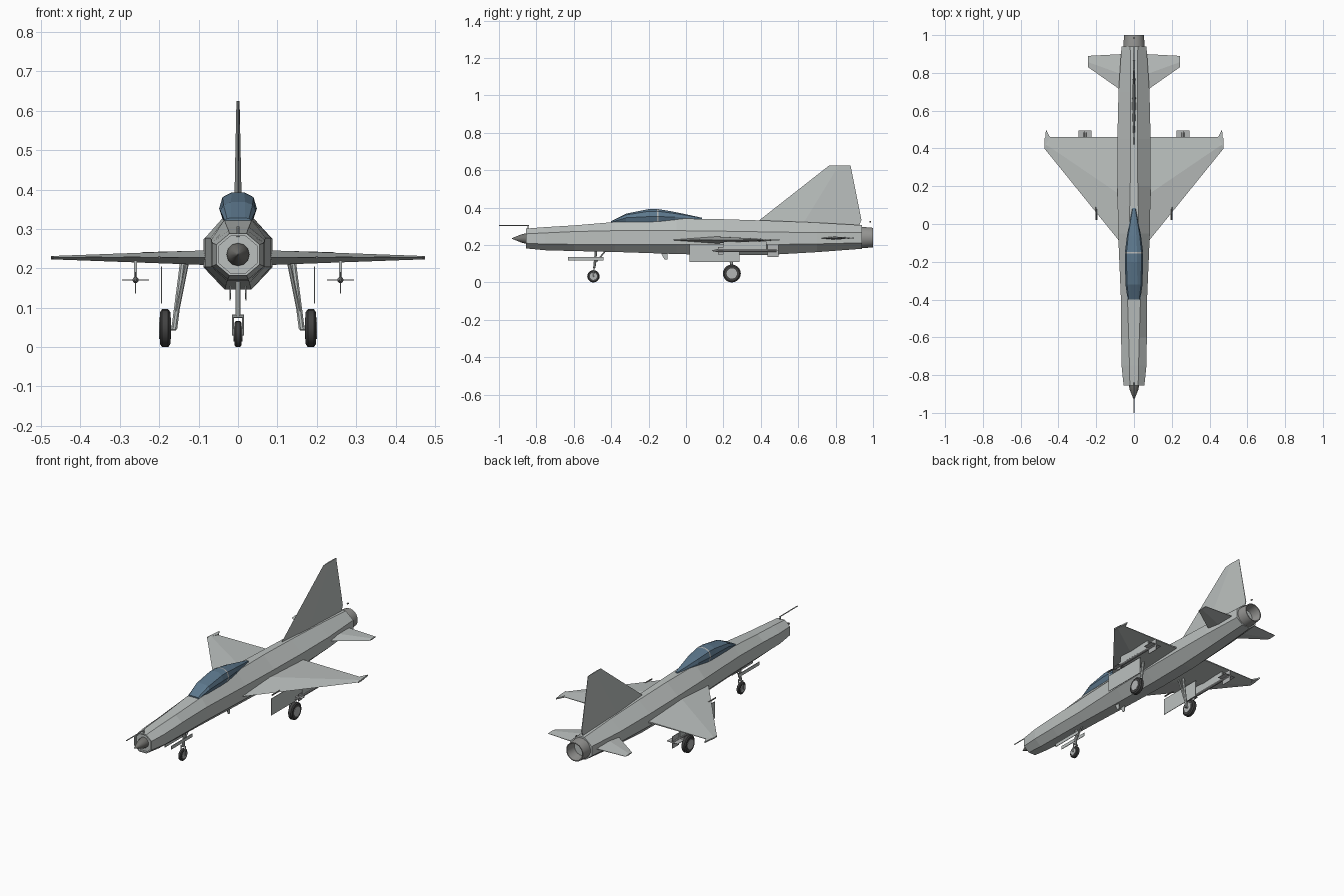
import bpy, bmesh, math
from mathutils import Vector

if "Cube" in bpy.data.objects:
    bpy.data.objects.remove(bpy.data.objects["Cube"], do_unlink=True)


def material(name, r, g, b):
    m = bpy.data.materials.new(name)
    m.use_nodes = True
    m.diffuse_color = (r, g, b, 1)
    bsdf = m.node_tree.nodes["Principled BSDF"]
    bsdf.inputs["Base Color"].default_value = (r, g, b, 1)
    bsdf.inputs["Roughness"].default_value = 0.6
    return m


GREY = material("airframe grey", 0.50, 0.53, 0.52)
DARK = material("dark metal", 0.17, 0.17, 0.16)
STEEL = material("nozzle grey", 0.30, 0.30, 0.29)
GLASS = material("canopy blue", 0.11, 0.19, 0.27)
TYRE = material("tyre black", 0.055, 0.055, 0.055)
HUB = material("hub grey", 0.45, 0.46, 0.46)


def loft(name, rings, mat, mirror=False, smooth=False):
    """Skin a row of equal point rings and close both ends."""
    bm = bmesh.new()
    rows = [[bm.verts.new(p) for p in ring] for ring in rings]
    n = len(rows[0])
    for a, b in zip(rows, rows[1:]):
        for i in range(n):
            j = (i + 1) % n
            bm.faces.new((a[i], a[j], b[j], b[i]))
    bm.faces.new(rows[0])
    bm.faces.new(rows[-1])
    bmesh.ops.recalc_face_normals(bm, faces=bm.faces)
    mesh = bpy.data.meshes.new(name)
    bm.to_mesh(mesh)
    bm.free()
    mesh.materials.append(mat)
    obj = bpy.data.objects.new(name, mesh)
    bpy.context.collection.objects.link(obj)
    if smooth:
        mesh.polygons.foreach_set("use_smooth", [True] * len(mesh.polygons))
        mesh.set_sharp_from_angle(angle=math.radians(35))
    if mirror:
        obj.modifiers.new("Mirror", 'MIRROR')
    return obj


def lathe(name, origin, axis, profile, mat, sides=16, **kw):
    """Round part: profile lists (distance along axis, radius)."""
    origin, axis = Vector(origin), Vector(axis).normalized()
    u = axis.orthogonal().normalized()
    v = axis.cross(u)
    turns = [math.tau * (i + 0.5) / sides for i in range(sides)]
    rings = [[origin + axis * d + (u * math.cos(t) + v * math.sin(t)) * r for t in turns]
             for d, r in profile]
    return loft(name, rings, mat, smooth=True, **kw)


def rod(name, a, b, r, mat=GREY, sides=8, **kw):
    a, b = Vector(a), Vector(b)
    return lathe(name, a, b - a, [(0, r), ((b - a).length, r)], mat, sides, **kw)


def box(name, lo, hi, mat=GREY, **kw):
    (x0, y0, z0), (x1, y1, z1) = lo, hi
    rings = [[(x, y0, z0), (x, y1, z0), (x, y1, z1), (x, y0, z1)] for x in (x0, x1)]
    return loft(name, rings, mat, **kw)


def aerofoil(span, front, back, half, level=0.0):
    """Thin faceted section: (span, chord, thickness) points."""
    mid = front + (back - front) * 0.45
    return [(span, front, level), (span, mid, level + half), (span, back, level + half * 0.2),
            (span, back, level - half * 0.2), (span, mid, level - half)]


# Fuselage: y, side half width, bottom, lower chine, upper chine, top, top and bottom half width
stations = [
    (-0.855, 0.055, 0.182, 0.210, 0.260, 0.288, 0.022, 0.022),
    (-0.75, 0.066, 0.172, 0.205, 0.265, 0.296, 0.024, 0.026),
    (-0.60, 0.068, 0.168, 0.204, 0.272, 0.305, 0.028, 0.028),
    (-0.38, 0.070, 0.163, 0.203, 0.277, 0.323, 0.035, 0.030),
    (-0.05, 0.084, 0.152, 0.203, 0.277, 0.342, 0.026, 0.032),
    (0.20, 0.088, 0.146, 0.203, 0.274, 0.338, 0.020, 0.034),
    (0.45, 0.088, 0.148, 0.203, 0.270, 0.330, 0.018, 0.034),
    (0.70, 0.082, 0.162, 0.206, 0.266, 0.320, 0.018, 0.032),
    (0.94, 0.066, 0.180, 0.212, 0.266, 0.306, 0.020, 0.026),
]


def hull(y, w, bottom, low, high, top, tw, bw):
    return [(-bw, y, bottom), (-w, y, low), (-w, y, high), (-tw, y, top),
            (tw, y, top), (w, y, high), (w, y, low), (bw, y, bottom)]


rings = [hull(*s) for s in stations]
centre = 0.235
lip = [(x * 0.88, y, centre + (z - centre) * 0.88) for x, y, z in rings[0]]
throat = [(x, y + 0.012, z) for x, y, z in lip]
loft("fuselage", [throat, lip] + rings, GREY)

# Nose cone, probe and exhaust
lathe("intake_cone", (0, -0.93, centre), (0, 1, 0),
      [(0, 0.002), (0.05, 0.022), (0.08, 0.029), (0.1, 0.029)], DARK, 12)
rod("nose_probe", (0, -1, 0.305), (0, -0.84, 0.305), 0.003)
rod("probe_mount", (0, -0.845, 0.28), (0, -0.845, 0.306), 0.004)
lathe("exhaust_nozzle", (0, 0.925, 0.24), (0, 1, 0),
      [(0, 0.058), (0.02, 0.058), (0.075, 0.053), (0.075, 0.048), (0.01, 0.042)], STEEL)

# Canopy: y, half width, base, widest level, top, top half width
glazing = [
    (-0.40, 0.034, 0.315, 0.322, 0.328, 0.018),
    (-0.32, 0.045, 0.318, 0.346, 0.368, 0.018),
    (-0.20, 0.048, 0.320, 0.352, 0.392, 0.016),
    (-0.156, 0.048, 0.322, 0.352, 0.393, 0.016),
    (-0.148, 0.048, 0.322, 0.352, 0.392, 0.016),
    (-0.06, 0.037, 0.325, 0.350, 0.377, 0.012),
    (0.085, 0.008, 0.325, 0.340, 0.346, 0.004),
]


def arch(y, w, base, mid, top, tw):
    half = [(w * 0.78, y, base), (w, y, mid),
            (w * 0.82, y, mid + (top - mid) * 0.7), (tw, y, top)]
    return half + [(-x, yy, z) for x, yy, z in reversed(half)]


canopy = loft("canopy", [arch(*g) for g in glazing], GLASS)
canopy.data.materials.append(HUB)
for face in canopy.data.polygons:
    if abs(face.center.y + 0.152) < 0.003:
        face.material_index = 1

# Wings, tip spikes and tailplanes
level = 0.227
loft("wing", [aerofoil(0.07, -0.10, 0.46, 0.019, level),
              aerofoil(0.452, 0.372, 0.46, 0.005, level),
              aerofoil(0.475, 0.40, 0.455, 0.004, level)], GREY, True)
tip = [(0.475, 0.40), (0.466, 0.50), (0.445, 0.46)]
loft("wing_tip_spike", [[(x, y, level + s) for x, y in tip] for s in (-0.004, 0.004)], GREY, True)
loft("tailplane", [aerofoil(0.05, 0.695, 0.90, 0.009, 0.237),
                   aerofoil(0.243, 0.83, 0.89, 0.004, 0.237)], GREY, True)
rod("wing_gun_tube", (0.2, 0.02, level), (0.2, 0.09, level), 0.004, DARK, mirror=True)

# Upright fin, made by turning the aerofoil sections on end
fin = [aerofoil(0.30, 0.35, 0.925, 0.011), aerofoil(0.335, 0.395, 0.938, 0.010),
       aerofoil(0.625, 0.765, 0.88, 0.004)]
loft("tail_fin", [[(t, c, s) for s, c, t in ring] for ring in fin], GREY)
rod("tail_light", (0, 0.98, 0.325), (0, 0.99, 0.325), 0.004, DARK)

# Missiles on underwing pylons
mx, mz = 0.26, 0.17
lathe("missile", (mx, 0.14, mz), (0, 1, 0),
      [(0, 0.002), (0.025, 0.008), (0.345, 0.008)], HUB, 10, mirror=True)
box("missile_pylon", (mx - 0.004, 0.2, mz), (mx + 0.004, 0.43, 0.22), mirror=True)
for label, front, back, reach in (("canard", 0.17, 0.20, 0.02), ("fin", 0.435, 0.495, 0.034)):
    box("missile_flat_" + label, (mx - reach, front, mz - 0.0015),
        (mx + reach, back, mz + 0.0015), HUB, mirror=True)
    box("missile_upright_" + label, (mx - 0.0015, front, mz - reach),
        (mx + 0.0015, back, mz + reach), HUB, mirror=True)


def wheel(name, x, y, r, half, **kw):
    """Tyre with a rounded shoulder and a lighter hub."""
    tread = [(-half, r * 0.6), (-half, r * 0.85), (-half * 0.6, r),
             (half * 0.6, r), (half, r * 0.85), (half, r * 0.6)]
    lathe(name + "_tyre", (x, y, r), (1, 0, 0), tread, TYRE, 20, **kw)
    rod(name + "_hub", (x - half - 0.002, y, r), (x + half + 0.002, y, r),
        r * 0.58, HUB, 16, **kw)


# Nose gear
wheel("nose_wheel", 0, -0.495, 0.033, 0.009)
rod("nose_strut", (0, -0.49, 0.078), (0, -0.48, 0.18), 0.007)
rod("nose_fork_bridge", (-0.013, -0.49, 0.078), (0.013, -0.49, 0.078), 0.005)
rod("nose_fork_arm", (0.013, -0.495, 0.03), (0.013, -0.49, 0.082), 0.003, mirror=True)
box("nose_gear_door", (0.019, -0.63, 0.118), (0.022, -0.44, 0.137), mirror=True)
rod("nose_gear_brace", (0, -0.48, 0.11), (0, -0.43, 0.17), 0.004)

# Main gear
wheel("main_wheel", 0.185, 0.245, 0.048, 0.013, mirror=True)
rod("main_strut", (0.162, 0.245, 0.045), (0.140, 0.245, 0.215), 0.008, mirror=True)
rod("main_brace", (0.158, 0.245, 0.07), (0.130, 0.22, 0.21), 0.005, mirror=True)
rod("main_axle", (0.158, 0.245, 0.048), (0.185, 0.245, 0.048), 0.007, mirror=True)
box("main_gear_door", (0.193, 0.02, 0.11), (0.196, 0.285, 0.205), mirror=True)

# Belly aerial blades
blade = [(-0.135, 0.16), (-0.115, 0.122), (-0.1, 0.122), (-0.1, 0.16)]
loft("belly_aerial", [[(x, y, z) for y, z in blade] for x in (0.018, 0.021)], GREY, True)
